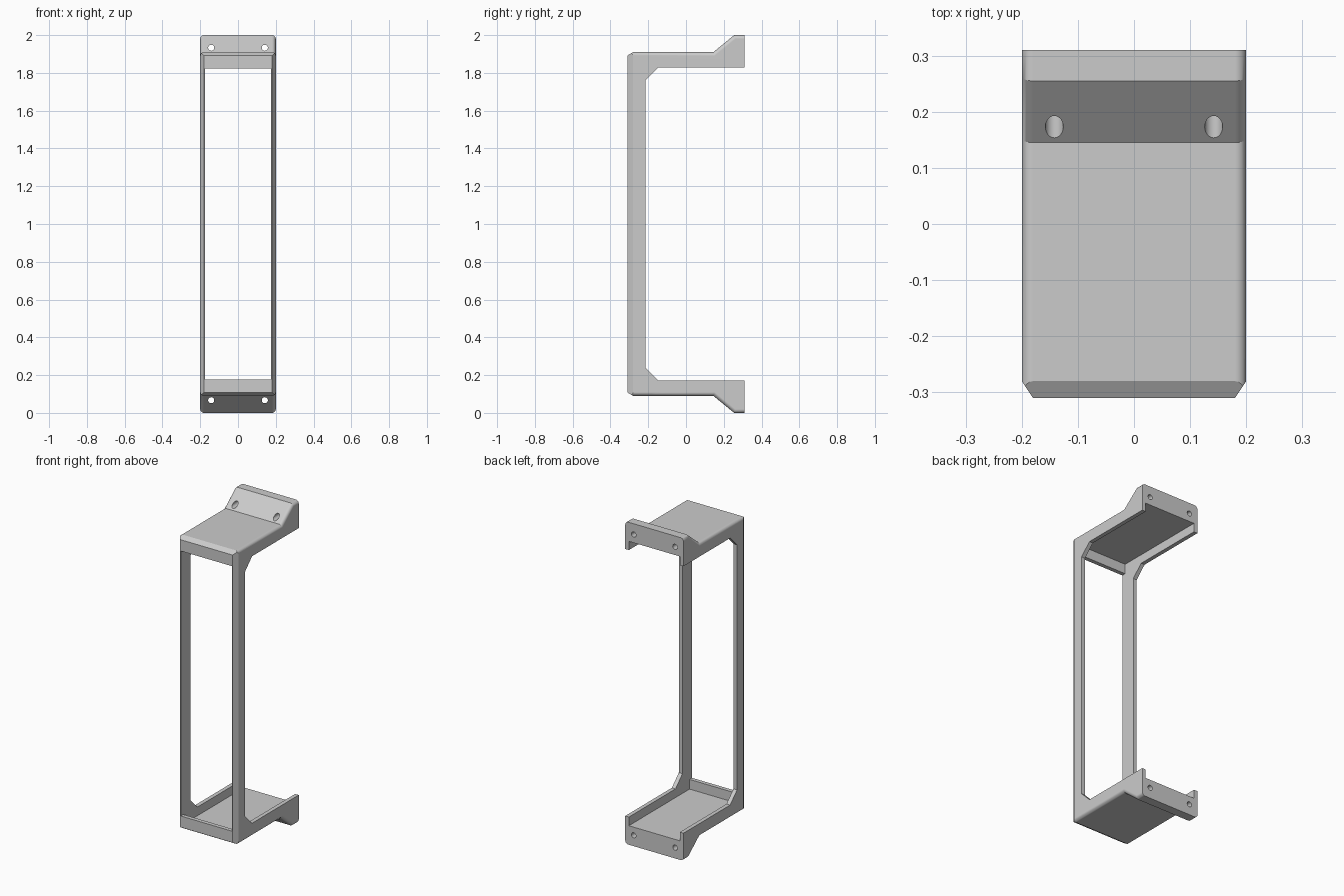
import bpy
import bmesh
import math
from mathutils import Matrix

cube = bpy.data.objects.get("Cube")
if cube:
    bpy.data.objects.remove(cube, do_unlink=True)

HALF_W, FRONT, BACK, HEIGHT = 0.2, -0.31, 0.31, 2.0
INNER_W = 0.175

grey = bpy.data.materials.new("plain grey")
grey.use_nodes = True
grey.diffuse_color = (0.6, 0.6, 0.6, 1)
grey.node_tree.nodes["Principled BSDF"].inputs["Base Color"].default_value = (0.6, 0.6, 0.6, 1)


def to_object(name, bm):
    bmesh.ops.recalc_face_normals(bm, faces=bm.faces)
    mesh = bpy.data.meshes.new(name)
    bm.to_mesh(mesh)
    bm.free()
    mesh.materials.append(grey)
    obj = bpy.data.objects.new(name, mesh)
    bpy.context.collection.objects.link(obj)
    return obj


def prism(points, direction):
    """Extrude a closed loop of 3D points along a vector."""
    bm = bmesh.new()
    face = bm.faces.new([bm.verts.new(p) for p in points])
    new = bmesh.ops.extrude_face_region(bm, geom=[face])["geom"]
    moved = [v for v in new if isinstance(v, bmesh.types.BMVert)]
    bmesh.ops.translate(bm, verts=moved, vec=direction)
    return bm


def side_prism(upper, half_width):
    """Prism across x from the upper half of a side profile, mirrored in z."""
    loop = upper + [(y, HEIGHT - z) for y, z in reversed(upper)]
    return prism([(-half_width, y, z) for y, z in loop], (2 * half_width, 0, 0))


def box(name, x, y0, y1, z0, z1):
    loop = [(-x, y0, z0), (x, y0, z0), (x, y1, z0), (-x, y1, z0)]
    return to_object(name, prism(loop, (0, 0, z1 - z0)))


def combine(target, tool, operation):
    mod = target.modifiers.new(tool.name, "BOOLEAN")
    mod.object = tool
    mod.operation = operation
    mod.solver = "EXACT"
    bpy.context.view_layer.objects.active = target
    bpy.ops.object.modifier_apply(modifier=mod.name)
    bpy.data.objects.remove(tool, do_unlink=True)


# Outer solid with flared mounting flanges and rounded side edges
bm = side_prism([(FRONT, 1.892), (-0.28, 1.91), (0.145, 1.91),
                 (0.255, HEIGHT), (BACK, HEIGHT)], HALF_W)
bm.normal_update()
rounded = []
for e in bm.edges:
    a, b = (v.co for v in e.verts)
    if abs(a.x - b.x) < 0.001 and abs(a.z - b.z) < 0.5 and min(a.y, b.y) > -0.3:
        rounded.append(e)
bmesh.ops.bevel(bm, geom=rounded, offset=0.02, offset_type="OFFSET",
                segments=5, profile=0.5, affect="EDGES")
frame = to_object("bracket_frame", bm)

# Chamfered front corners
plan = [(0.18, FRONT), (0.24, -0.22), (0.24, 0.5)]
plan += [(-x, y) for x, y in reversed(plan)]
combine(frame, to_object("plan_cutter", prism([(x, y, -0.5) for x, y in plan], (0, 0, 3))),
        "INTERSECT")

# Open back between the arms, leaving the front posts
combine(frame, to_object("back_cutter", side_prism(
    [(-0.215, 1.76), (-0.147, 1.828), (0.5, 1.828)], 0.5)), "DIFFERENCE")

# Recessed trays inside the arms, and the front window
combine(frame, box("tray_cutter", INNER_W, -0.285, 0.6, 0.118, HEIGHT - 0.118), "DIFFERENCE")
combine(frame, box("window_cutter", INNER_W, -0.6, 0.1, 0.178, HEIGHT - 0.178), "DIFFERENCE")

# Screw holes through the flanges
for z in (0.067, HEIGHT - 0.067):
    for x in (-0.142, 0.142):
        bm = bmesh.new()
        bmesh.ops.create_cone(bm, cap_ends=True, segments=24, radius1=0.016,
                              radius2=0.016, depth=0.4,
                              matrix=Matrix.Translation((x, 0.3, z))
                              @ Matrix.Rotation(math.pi / 2, 4, "X"))
        combine(frame, to_object("hole_cutter", bm), "DIFFERENCE")

# Smooth rounded edges, crisp corners
bpy.ops.object.select_all(action="DESELECT")
frame.select_set(True)
bpy.context.view_layer.objects.active = frame
bpy.ops.object.shade_smooth_by_angle(angle=math.radians(25))
weighted = frame.modifiers.new("weighted_normals", "WEIGHTED_NORMAL")
weighted.keep_sharp = True
